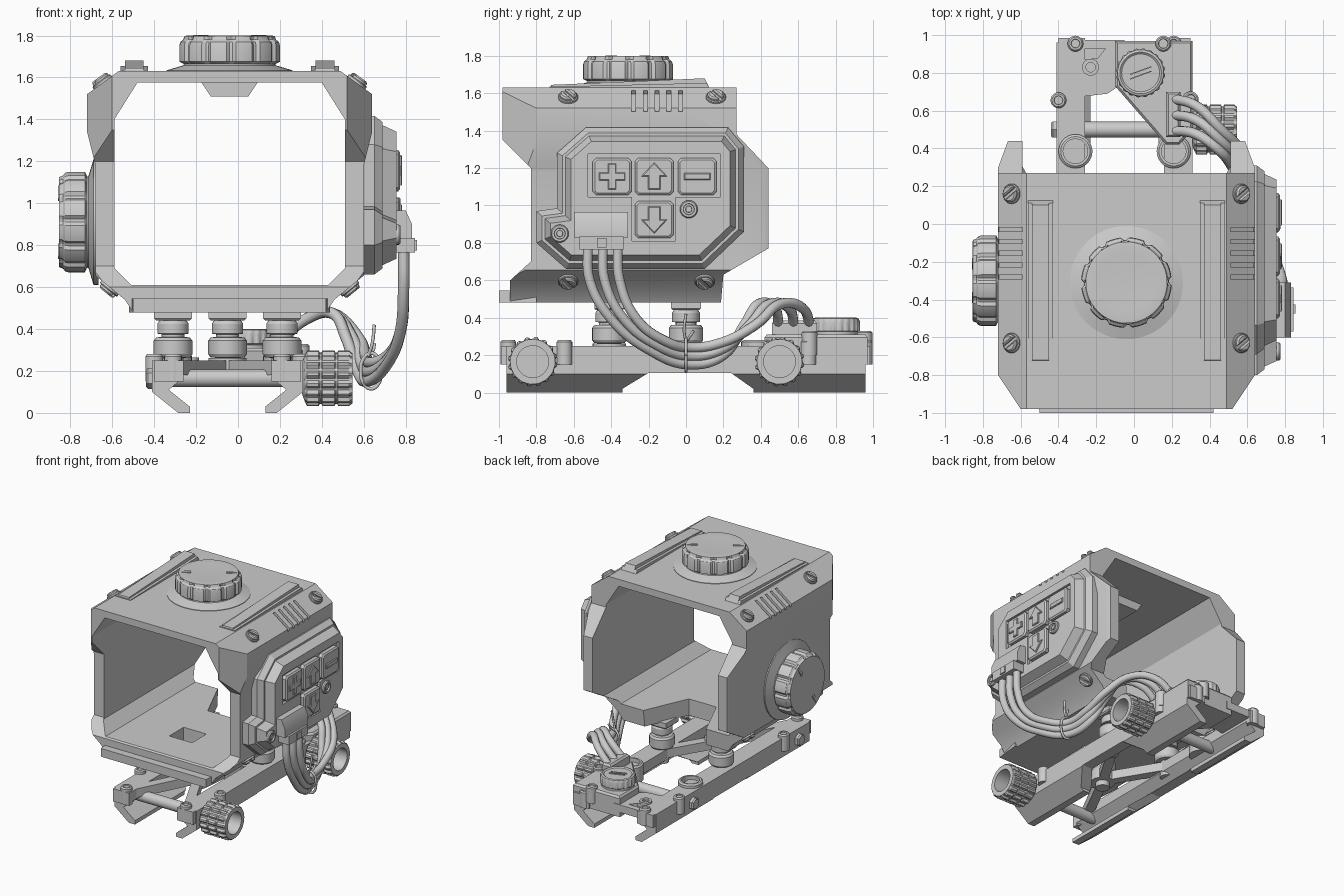
import bpy, bmesh, math
from mathutils import Vector, Matrix

if "Cube" in bpy.data.objects:
    bpy.data.objects.remove(bpy.data.objects["Cube"])

CX = -0.04          # centre line of the housing
BX = -0.05          # centre line of the mount


def add(name, bm, M=None):
    bmesh.ops.recalc_face_normals(bm, faces=bm.faces[:])
    me = bpy.data.meshes.new(name)
    bm.to_mesh(me)
    bm.free()
    if M is not None:
        me.transform(M)
    ob = bpy.data.objects.new(name, me)
    bpy.context.collection.objects.link(ob)
    return ob


def frame(loc, axis):
    q = Vector((0, 0, 1)).rotation_difference(Vector(axis).normalized())
    return Matrix.Translation(loc) @ q.to_matrix().to_4x4()


def loft(name, axis, sections, M=None):
    """Stack of matching outlines (points, depth) along an axis."""
    put = {'x': lambda p, d: (d, p[0], p[1]), 'y': lambda p, d: (p[0], d, p[1]),
           'z': lambda p, d: (p[0], p[1], d)}[axis]
    bm = bmesh.new()
    rings = [[bm.verts.new(put(p, d)) for p in pts] for pts, d in sections]
    bm.faces.new(rings[0])
    bm.faces.new(rings[-1])
    for a, b in zip(rings, rings[1:]):
        for i in range(len(a)):
            j = (i + 1) % len(a)
            bm.faces.new((a[i], a[j], b[j], b[i]))
    return add(name, bm, M)


def prism(name, axis, pts, a, b, M=None):
    return loft(name, axis, [(pts, a), (pts, b)], M)


def rect(u0, u1, v0, v1):
    return [(u0, v0), (u1, v0), (u1, v1), (u0, v1)]


def box(name, size, M):
    x, y, z = (s / 2 for s in size)
    return prism(name, 'z', rect(-x, x, -y, y), -z, z, M)


def inset(pts, d):
    """Mitred inward offset of an outline."""
    n = len(pts)
    s = sum(pts[i][0] * pts[(i + 1) % n][1] - pts[(i + 1) % n][0] * pts[i][1] for i in range(n))
    s = 1 if s > 0 else -1
    out = []
    for i in range(n):
        p = Vector(pts[i])
        e1 = (p - Vector(pts[i - 1])).normalized()
        e2 = (Vector(pts[(i + 1) % n]) - p).normalized()
        n1, n2 = Vector((-e1.y, e1.x)) * s, Vector((-e2.y, e2.x)) * s
        out.append(tuple(p + (n1 + n2) * (d / (1 + n1.dot(n2)))))
    return out


def lathe(name, prof, M, seg=32, teeth=0, depth=0.0, grooved=()):
    """Turned part; rings listed in grooved get notches round the rim."""
    per = 8 if teeth == 12 else 4
    seg = teeth * per if teeth else seg
    bm = bmesh.new()
    rings = []
    for k, (r, h) in enumerate(prof):
        ring = []
        for i in range(seg):
            a = math.tau * i / seg
            rr = r - (depth if k in grooved and i % per < 2 else 0)
            ring.append(bm.verts.new((rr * math.cos(a), rr * math.sin(a), h)))
        rings.append(ring)
    bm.faces.new(rings[0])
    bm.faces.new(rings[-1])
    for a, b in zip(rings, rings[1:]):
        for i in range(seg):
            j = (i + 1) % seg
            bm.faces.new((a[i], a[j], b[j], b[i]))
    return add(name, bm, M)


def cut(ob, cutters, op='DIFFERENCE'):
    for c in cutters:
        m = ob.modifiers.new('cut', 'BOOLEAN')
        m.object, m.operation, m.solver = c, op, 'EXACT'
    me = bpy.data.meshes.new_from_object(ob.evaluated_get(bpy.context.evaluated_depsgraph_get()))
    ob.modifiers.clear()
    ob.data = me
    for c in cutters:
        bpy.data.objects.remove(c)


def tube(name, pts, r):
    cu = bpy.data.curves.new(name, 'CURVE')
    cu.dimensions, cu.bevel_depth, cu.bevel_resolution, cu.use_fill_caps = '3D', r, 3, True
    sp = cu.splines.new('BEZIER')
    sp.bezier_points.add(len(pts) - 1)
    for b, p in zip(sp.bezier_points, pts):
        b.co, b.handle_left_type, b.handle_right_type = p, 'AUTO', 'AUTO'
    sp.resolution_u = 6
    bpy.context.collection.objects.link(bpy.data.objects.new(name, cu))


def sym(half, cx):
    return [(cx + x, z) for x, z in half] + [(cx - x, z) for x, z in reversed(half)]


def screw(name, loc, axis, r=0.048):
    M = frame(loc, axis)
    lathe(name + '_base', [(r * 1.1, -.02), (r * 1.1, .01), (r, .014)], M, 24)
    for s in (0, math.pi):
        arc = [(r * .93 * math.cos(s + a), r * .93 * math.sin(s + a))
               for a in [math.radians(12 + 15.6 * k) for k in range(11)]]
        loft(name + '_half', 'z', [(arc, .01), (arc, .024), (inset(arc, .008), .032)],
             M @ Matrix.Rotation(.6, 4, 'Z'))


# housing shell: front outline trimmed by side and top outlines, then hollowed
shell = prism('housing_shell', 'y', sym([(.53, 1.63), (.68, 1.52), (.68, 1.34), (.64, 1.18), (.64, .655),
                                         (.50, .54), (.46, .48)], CX), -1.1, .6)
side = prism('side_trim', 'x', [(-.98, 1.7), (-.98, 1.35), (-.83, 1.2), (-.83, .7), (-.94, .6), (-.94, .4),
                                (.18, .4), (.2, .63), (.44, .77), (.44, 1.2), (.27, 1.38), (.27, 1.7)], -1, 1)
top = prism('top_trim', 'z', sym([(.56, -.98), (.68, -.8), (.69, .27), (.62, .46)], CX), 0, 2)
cut(shell, [side, top], 'INTERSECT')
cutters = [prism('hollow', 'y', sym([(.44, 1.575), (.55, 1.40), (.55, .69), (.47, .61)], CX), -1.5, 1),
           prism('floor_notch', 'z', sym([(.32, .3), (.12, -.15)], CX), .3, .8),
           prism('floor_window', 'z', rect(-.14, .06, -.66, -.48), .3, .8)]
for s in (-1, 1):
    for k in range(5):
        cutters.append(box('vent', (.17, .022, .05),
                           frame((CX + s * .62, -.28 + .0625 * k, 1.565), (s * .11, 0, .15))))
cut(shell, cutters)
prism('front_lip', 'z', sym([(.46, -1), (.48, -.8)], CX), .48, .545)
prism('roof_boss', 'y', sym([(.14, 1.585), (.09, 1.51)], CX), -.5, -.12)

# roof rails and corner screws
for s in (-1, 1):
    x = CX + s * .455
    prism('roof_rail', 'x', [(-.73, 1.62), (-.72, 1.645), (.1, 1.68), (.13, 1.62)], x - .045, x + .045)
    prism('roof_rail_foot', 'x', [(-.73, 1.62), (-.73, 1.635), (.11, 1.655), (.13, 1.62)], x - .066, x + .066)
    for y in (-.63, .16):
        screw('upper_screw', (CX + s * .605, y, 1.575), (s * .11, 0, .15))
    for y in (-.63, .1):
        screw('lower_screw', (CX + s * .57, y, .5975), (s * .115, 0, -.14))

# adjustment dials on roof and left wall
for nm, loc, axis in (('top_dial', (CX, -.31, 1.63), (0, 0, 1)), ('side_dial', (-.685, -.3, .91), (-1, 0, 0))):
    M = frame(loc, axis)
    lathe(nm + '_base', [(.30, -.02), (.30, .004), (.22, .028), (.21, .05)], M, 48)
    lathe(nm, [(.22, .035), (.24, .045), (.24, .125), (.235, .14), (.222, .15), (.215, .168), (.2, .17), (.15, .166)],
          M, teeth=12, depth=.014, grooved=(1, 2, 3, 4))
    for s in (-1, 1):
        R = Matrix.Rotation(math.radians(33), 4, 'Z')
        box(nm + '_mark', (.075, .022, .012), M @ R @ Matrix.Translation((s * .165, 0, .167)))

# control panel on the right wall
outline = [(-.535, 1.417), (.225, 1.417), (.31, 1.315), (.31, .86), (.10, .66), (-.64, .66), (-.80, .80),
           (-.80, .97), (-.69, .985), (-.69, 1.28)]
panel = loft('control_panel', 'x', [(inset(outline, d), x) for d, x in
                                    ((0, .56), (0, .65), (.03, .69), (.045, .69), (.075, .755))])
cut(panel, [prism('key_recess', 'x', [(-.525, 1.045), (-.29, 1.045), (-.29, .81), (-.055, .81), (-.055, 1.045),
                                      (.185, 1.045), (.185, 1.275), (-.525, 1.275)], .735, .9)])
arrow = [(0, .075), (.07, 0), (.033, 0), (.033, -.07), (-.033, -.07), (-.033, 0), (-.07, 0)]
a, b = .07, .022
plus = [(b, a), (b, b), (a, b), (a, -b), (b, -b), (b, -a), (-b, -a), (-b, -b), (-a, -b), (-a, b), (-b, b), (-b, a)]
for y, z, icon in ((-.395, 1.155, plus), (-.17, 1.155, arrow), (.06, 1.155, rect(-.07, .07, -.018, .018)),
                   (-.17, .925, [(u, -v) for u, v in arrow])):
    sq = inset(rect(y - .104, y + .104, z - .1, z + .1), 0)
    sq = [q for (u, v) in sq for q in ([(u, v + .02 * (1 if v < z else -1)), (u + .02 * (1 if u < y else -1), v)]
          if (u < y) == (v > z) else [(u + .02 * (1 if u < y else -1), v), (u, v + .02 * (1 if v < z else -1))])]
    sq.sort(key=lambda q: math.atan2(q[1] - z, q[0] - y))
    loft('button', 'x', [(sq, .72), (sq, .763), (inset(sq, .012), .772)])
    pic = [(y + u, z + v) for u, v in icon]
    loft('button_symbol', 'x', [(pic, .765), (pic, .778), (inset(pic, .005), .783)])
for y, z in ((-.675, .85), (.015, .98)):
    lathe('panel_bolt', [(.048, -.02), (.048, .012), (.042, .02), (.03, .02), (.028, .008), (.018, .008), (.016, .016)],
          frame((.755, y, z), (1, 0, 0)), 24)

# cable plugs
conn = [(.73, .83), (.83, .83), (.83, .90), (.80, .965), (.73, .965)]
prism('panel_plug', 'y', conn, -.6, -.31)
prism('panel_plug_lip', 'y', rect(.735, .845, .765, .835), -.57, -.335)
box('plug_latch', (.02, .05, .05), Matrix.Translation((.845, -.45, .80)))
loft('rear_plug', 'z', [(rect(.17, .245, .46, .70), .28), (rect(.17, .245, .46, .70), .37),
                        (inset(rect(.17, .245, .46, .70), .012), .385)])

# three cables gathered by a tie
for k in (-1, 0, 1):
    o = k * .08
    tube('cable', [(.79, -.445 + o, .80), (.79, -.435 + o, .6), (.775, -.33 + o * .85, .39), (.71, -.15 + k * .05, .25 + k * .02),
                   (.625 + k * .01, .02, .195 + k * .045), (.59 + k * .02, .2, .235 + k * .035),
                   (.545 + k * .03, .34 + k * .03, .36), (.45, .45 + k * .06, .475), (.33, .55 + k * .075, .45),
                   (.2, .58 + k * .085, .35)], .027)
tube('cable_tie', [(.635 + .05 * math.cos(t), 0, .2 + .085 * math.sin(t)) for t in [k * math.tau / 8 for k in range(9)]], .009)
tube('cable_tie_tail', [(.62, 0, .27), (.64, -.01, .33), (.65, .0, .42)], .008)
tube('cable_tie_end', [(.62, 0, .27), (.645, .02, .3), (.65, .04, .33)], .008)

# mount side rails with clamping jaws
for s in (-1, 1):
    prof = [(BX + s * x, z) for x, z in ((.36, .25), (.36, .10), (.235, 0), (.18, 0), (.18, .03), (.28, .11),
                                         (.21, .17), (.21, .25))]
    rail = prism('mount_rail', 'y', prof, -.96, .96)
    cut(rail, [prism('jaw_gap', 'x', [(-.34, -.05), (-.34, .02), (-.2, .105), (.24, .105), (.36, .02), (.36, -.05)], -1, 1)])
    for y in (-.985, .98):
        box('rail_end', (.14, .04, .1), Matrix.Translation((BX + s * .28, y - math.copysign(.015, y), .2)))
    # rail bolts, foot cups and side posts
    for y in (-.65, .655, .955, -.95):
        x = BX + s * (.35 if abs(y) < .8 else .26)
        lathe('rail_bolt', [(.042, .15), (.042, .27), (.034, .28), (.024, .28), (.022, .272)], Matrix.Translation((x, y, 0)), 20)
    lathe('rail_cup', [(.09, .15), (.09, .27), (.078, .28), (.065, .28), (.065, .2)], Matrix.Translation((BX + s * .26, .385, 0)), 28)

# support posts under the housing
post = [(.05, .14), (.05, .262), (.082, .265), (.092, .28), (.092, .345), (.08, .36), (.055, .362), (.055, .375),
        (.075, .378), (.075, .425), (.065, .44), (.065, .49)]
for x, y in ((BX - .26, 0), (BX + .26, 0), (BX, -.41)):
    lathe('support_post', post, Matrix.Translation((x, y, 0)), 24)
    loft('post_pad', 'z', [(inset(rect(x - .09, x + .09, y - .08, y + .08), d), z) for d, z in ((.01, .44), (0, .45), (0, .49))])

# cross bracing between the rails
for sx in (-1, 1):
    for y in (-.92, .02):
        p, q = Vector((BX, -.41, .215)), Vector((BX + sx * .26, y, .215))
        d = q - p
        R = Matrix.Rotation(math.atan2(d.y, d.x), 4, 'Z')
        box('brace', (d.length, .07, .07), Matrix.Translation((p + q) / 2) @ R)
lathe('brace_hub', [(.09, .18), (.09, .262)], Matrix.Translation((BX, -.41, 0)), 24)

# cross rods and ribbed thumb nuts
for y in (-.82, .5):
    lathe('cross_rod', [(.042, -.42), (.042, .33)], frame((0, y, .165), (1, 0, 0)), 24)
    lathe('rod_head', [(.05, 0), (.05, .03), (.04, .04)], frame((-.40, y, .165), (-1, 0, 0)), 6)
    lathe('thumb_nut', [(.06, .30), (.115, .32), (.133, .33), (.133, .385), (.122, .39), (.122, .398), (.133, .403),
                        (.133, .46), (.122, .465), (.122, .473), (.133, .478), (.133, .53), (.12, .545), (.085, .545),
                        (.085, .40), (.05, .40)], frame((0, y, .165), (1, 0, 0)), teeth=16, depth=.014,
          grooved=(2, 3, 6, 7, 10, 11))

# rear plate with cut-outs and battery housing
rear = prism('rear_plate', 'z', [(-.4, .975), (-.05, .975), (-.05, .75), (-.14, .69), (-.4, .66)], .19, .25)
cut(rear, [prism('plate_window', 'z', [(-.36, .93), (-.15, .93), (-.19, .88), (-.26, .87), (-.31, .80), (-.36, .79)], .225, .4)])
lathe('plate_boss', [(.045, .2), (.045, .265), (.025, .265), (.025, .24)], Matrix.Translation((-.23, .83, 0)), 20)
block = [(-.1, .97), (.31, .97), (.31, .5), (.24, .42), (.17, .42), (-.1, .73)]
loft('battery_housing', 'z', [(block, .15), (block, .295), (inset(block, .012), .31)])
lathe('battery_cap', [(.12, .30), (.12, .325), (.13, .33), (.13, .38), (.122, .395), (.11, .40), (.1, .392)],
      Matrix.Translation((.035, .80, 0)), teeth=20, depth=.006, grooved=(2, 3))
for o in (-.012, .012):
    box('cap_slot_edge', (.12, .006, .012), Matrix.Translation((.035, .80 + o, .394)) @ Matrix.Rotation(.35, 4, 'Z'))
for x, y in ((.155, .955), (.30, .66)):
    lathe('housing_bolt', [(.042, .2), (.042, .32), (.034, .328), (.026, .328), (.024, .318)], Matrix.Translation((x, y, 0)), 20)

# shading
bpy.ops.object.select_all(action='DESELECT')
for ob in bpy.data.objects:
    if ob.type == 'MESH':
        ob.select_set(True)
        bpy.context.view_layer.objects.active = ob
bpy.ops.object.shade_smooth_by_angle(angle=math.radians(25))
